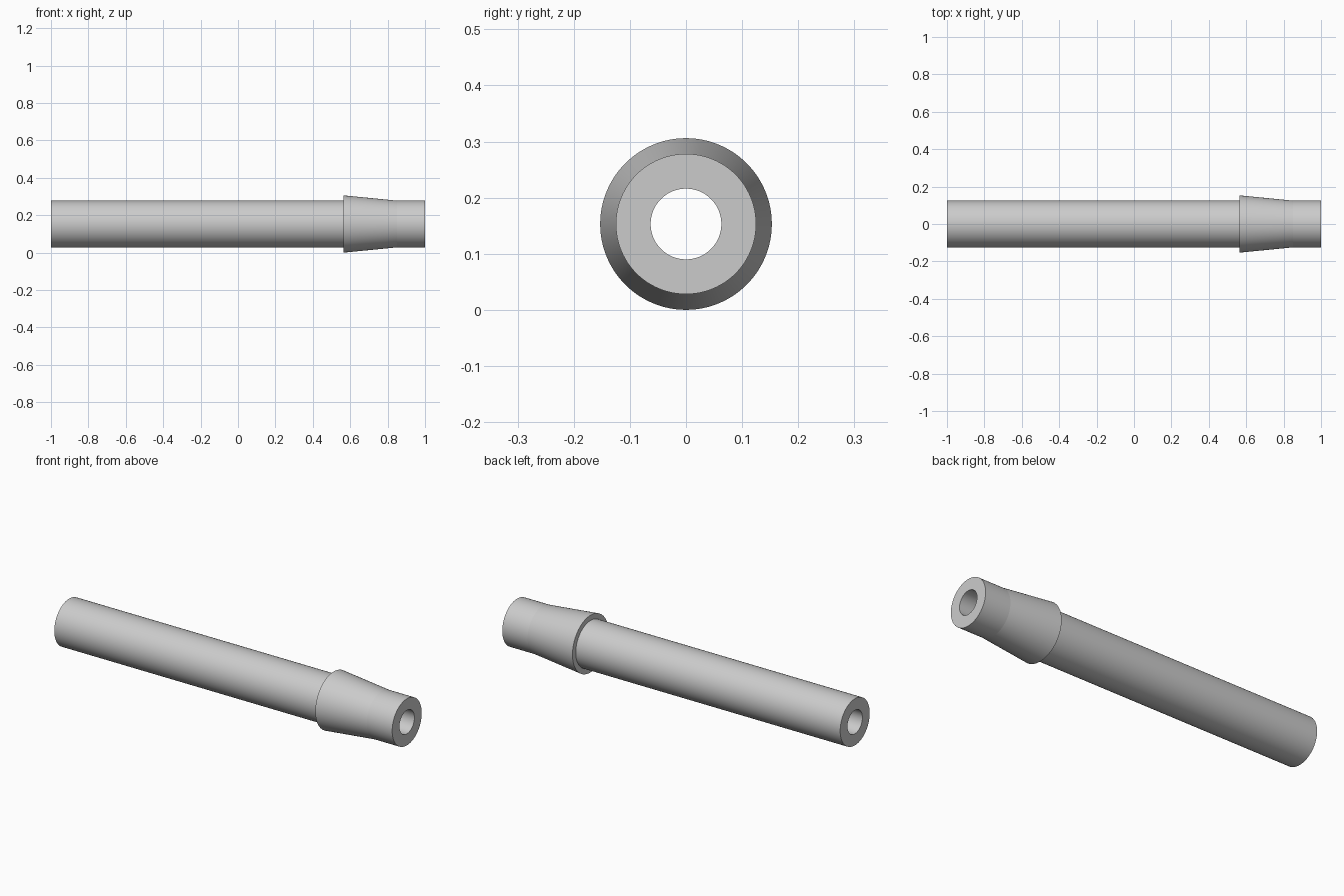
import bpy
import bmesh
import math
from mathutils import Matrix

cube = bpy.data.objects.get("Cube")
if cube:
    bpy.data.objects.remove(cube, do_unlink=True)

AXIS_HEIGHT = 0.153
SEGMENTS = 96

grey = bpy.data.materials.new("light_grey")
grey.use_nodes = True
colour = (0.6, 0.6, 0.6, 1.0)
grey.diffuse_color = colour
grey.node_tree.nodes["Principled BSDF"].inputs["Base Color"].default_value = colour


def lathe_ring(name, profile):
    """Revolve a closed (x, radius) profile around the long axis."""
    bm = bmesh.new()
    rings = []
    for i in range(SEGMENTS):
        turn = Matrix.Rotation(math.tau * i / SEGMENTS, 3, "X")
        rings.append([bm.verts.new(turn @ Matrix.Translation((x, 0, r)).translation)
                      for x, r in profile])
    count = len(profile)
    for i, ring in enumerate(rings):
        following = rings[(i + 1) % SEGMENTS]
        for j in range(count):
            k = (j + 1) % count
            bm.faces.new((ring[j], ring[k], following[k], following[j]))
    bmesh.ops.recalc_face_normals(bm, faces=bm.faces)
    mesh = bpy.data.meshes.new(name)
    bm.to_mesh(mesh)
    bm.free()
    mesh.materials.append(grey)
    obj = bpy.data.objects.new(name, mesh)
    obj.location.z = AXIS_HEIGHT
    bpy.context.collection.objects.link(obj)
    bpy.ops.object.select_all(action="DESELECT")
    obj.select_set(True)
    bpy.context.view_layer.objects.active = obj
    bpy.ops.object.shade_smooth_by_angle(angle=math.radians(30))
    return obj


# Straight tube with a bore running through it
lathe_ring("tube", [(-1, 0.063), (-1, 0.125), (1, 0.125), (1, 0.063)])

# Tapered barb with a square shoulder, seated into the tube wall
lathe_ring("tapered_barb", [(0.565, 0.12), (0.565, 0.153), (0.85, 0.125), (0.85, 0.12)])
